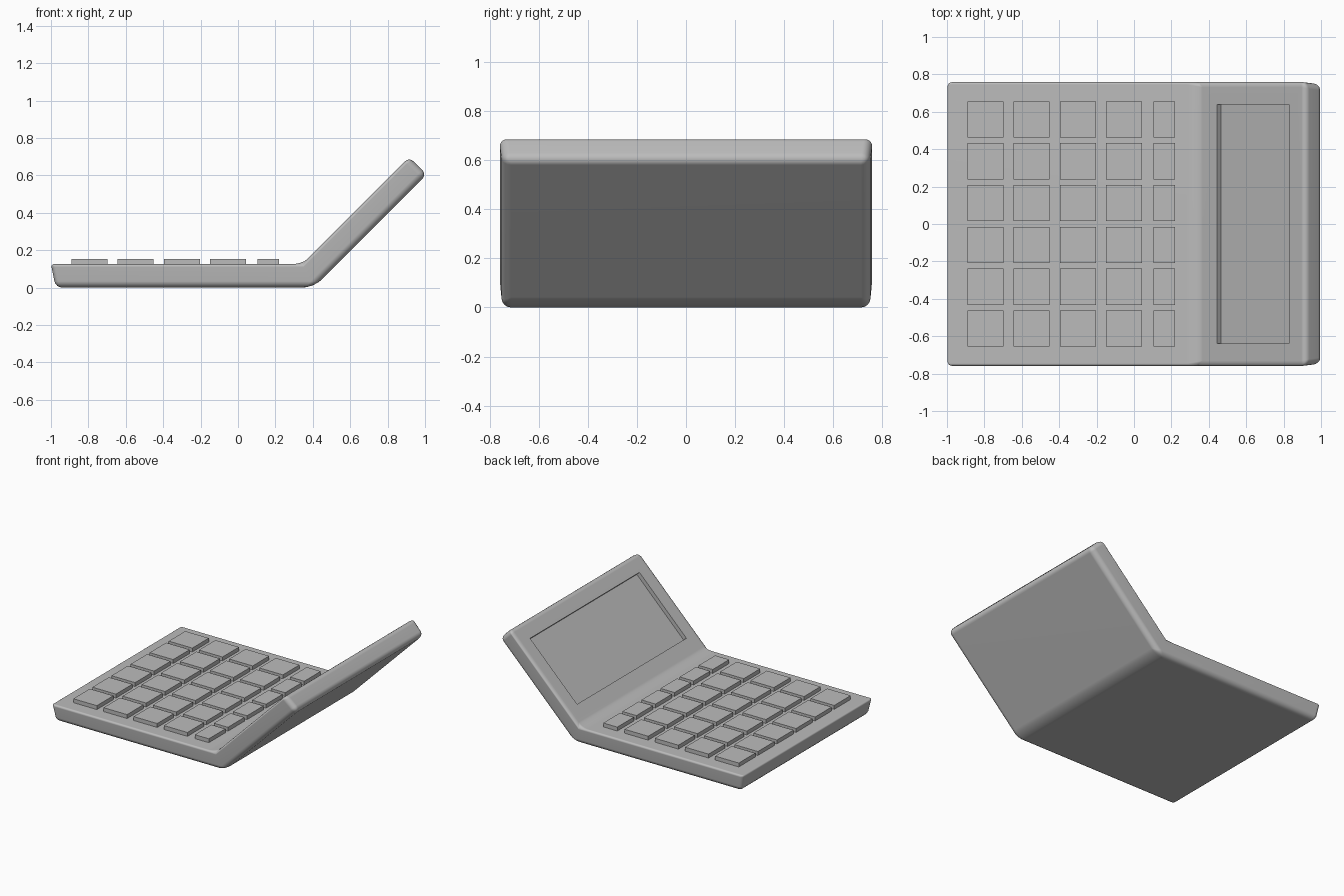
import bpy, bmesh

cube = bpy.data.objects.get("Cube")
if cube:
    bpy.data.objects.remove(cube, do_unlink=True)

grey = bpy.data.materials.new("grey_plastic")
grey.use_nodes = True
colour = (0.5, 0.5, 0.5, 1)
grey.diffuse_color = colour
grey.node_tree.nodes["Principled BSDF"].inputs["Base Color"].default_value = colour


def add_object(name, bm):
    bmesh.ops.recalc_face_normals(bm, faces=bm.faces)
    mesh = bpy.data.meshes.new(name)
    bm.to_mesh(mesh)
    bm.free()
    mesh.materials.append(grey)
    obj = bpy.data.objects.new(name, mesh)
    bpy.context.collection.objects.link(obj)
    return obj


# Folded shell: each station joins an upper point to a lower one
upper = [(-1.0, 0.125), (0.343, 0.125), (0.915, 0.697)]
lower = [(-0.975, 0.0), (0.405, 0.0), (1.01, 0.605)]
bm = bmesh.new()
ring = {}
for i in range(3):
    for level, path, half in (("up", upper, 0.76), ("low", lower, 0.748)):
        for side in (-1, 1):
            x, z = path[i]
            ring[i, level, side] = bm.verts.new((x, side * half, z))

for i in range(2):
    for level in ("up", "low"):
        face = bm.faces.new([ring[i, level, -1], ring[i + 1, level, -1],
                             ring[i + 1, level, 1], ring[i, level, 1]])
        if level == "up":
            lid_face = face
    for side in (-1, 1):
        bm.faces.new([ring[i, "up", side], ring[i + 1, "up", side],
                      ring[i + 1, "low", side], ring[i, "low", side]])
for i in (0, 2):
    bm.faces.new([ring[i, "up", -1], ring[i, "up", 1],
                  ring[i, "low", 1], ring[i, "low", -1]])
bmesh.ops.recalc_face_normals(bm, faces=bm.faces)

# Edge rounding: broad underneath and at the fold, tight on the deck
WIDTH = 0.06
weight = bm.edges.layers.float.new("bevel_weight_edge")
upper_verts = {v for key, v in ring.items() if key[1] == "up"}
fold_verts = {v for key, v in ring.items() if key[0] == 1}
for e in bm.edges:
    ends = set(e.verts)
    across = abs(e.verts[0].co.y - e.verts[1].co.y) > 1
    if ends <= fold_verts:
        radius = 0.06 if across else 0
    elif ends <= upper_verts:
        at_tip = e.verts[0].co.x > 0.9 and across
        radius = 0.03 if at_tip else 0.015
    else:
        radius = 0.035 if max(v.co.x for v in ends) > 0 or across else 0.025
    e[weight] = radius / WIDTH

# Sunken screen in the lid
normal = lid_face.normal.copy()
bmesh.ops.inset_individual(bm, faces=[lid_face], thickness=0.1)
for v in lid_face.verts:
    x = 0.445 if v.co.x < 0.63 else 0.83
    v.co = (x, 0.64 if v.co.y > 0 else -0.64, x - 0.218)
floor = bmesh.ops.extrude_discrete_faces(bm, faces=[lid_face])["faces"][0]
old = list(floor.verts)
bmesh.ops.translate(bm, verts=old, vec=normal * -0.03)
# Close the walls between the opening and the floor
rim = [v for v in bm.verts if v not in old and 0.44 < v.co.x < 0.84
       and abs(abs(v.co.y) - 0.64) < 0.001]
pairs = [(v, min(rim, key=lambda r: (r.co - v.co).length)) for v in old]
for i in range(4):
    (a, ra), (b, rb) = pairs[i], pairs[(i + 1) % 4]
    if not any({a, b, ra, rb} == set(f.verts) for f in bm.faces):
        bm.faces.new([a, b, rb, ra])
for e in bm.edges:
    if any(v in old or v in rim for v in e.verts):
        e[weight] = 0

shell = add_object("folding_shell", bm)
bevel = shell.modifiers.new("rounded_edges", "BEVEL")
bevel.limit_method = "WEIGHT"
bevel.width = WIDTH
bevel.segments = 4
bevel.use_clamp_overlap = False
bpy.ops.object.select_all(action="DESELECT")
shell.select_set(True)
bpy.context.view_layer.objects.active = shell
bpy.ops.object.modifier_apply(modifier=bevel.name)
bpy.ops.object.shade_smooth_by_angle(angle=0.6)
weighted = shell.modifiers.new("flat_panels", "WEIGHTED_NORMAL")
weighted.keep_sharp = True


# Keys: four square columns and a narrow one beside the fold
def add_key(name, x, y, width):
    bm = bmesh.new()
    bmesh.ops.create_cube(bm, size=1)
    bmesh.ops.scale(bm, verts=bm.verts, vec=(width, 0.193, 0.044))
    obj = add_object(name, bm)
    obj.location = (x, y, 0.132)


columns = [(-0.795 + 0.2475 * i, 0.193) for i in range(4)] + [(0.162, 0.115)]
for c, (x, width) in enumerate(columns):
    for r in range(6):
        add_key(f"key_{c + 1}_{r + 1}", x, (r - 2.5) * 0.2235, width)
